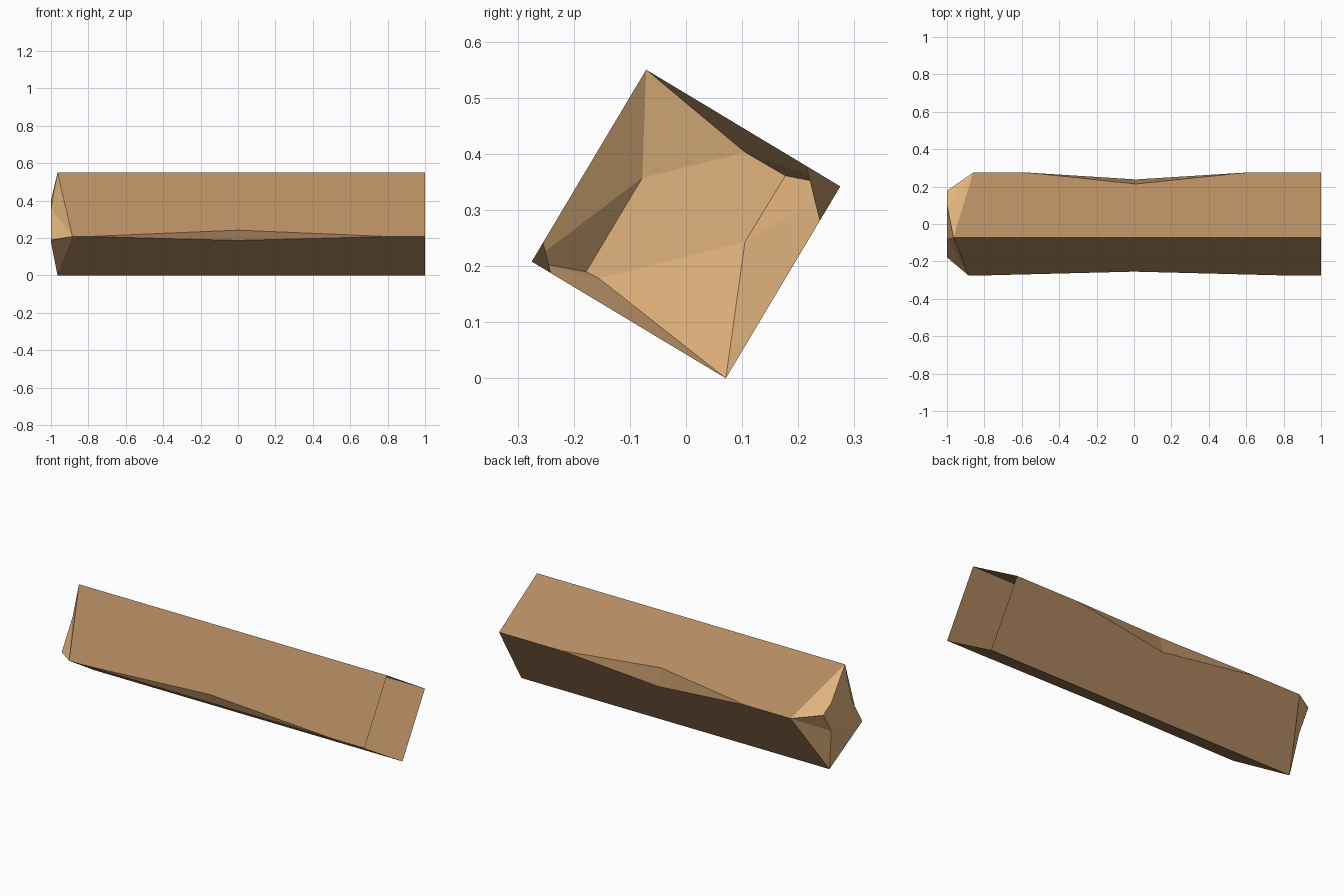
import bpy, bmesh

if "Cube" in bpy.data.objects:
    bpy.data.objects.remove(bpy.data.objects["Cube"])

def material(name, rgb):
    m = bpy.data.materials.new(name)
    m.diffuse_color = (*rgb, 1)
    m.use_nodes = True
    m.node_tree.nodes["Principled BSDF"].inputs["Base Color"].default_value = m.diffuse_color
    return m

bark = material("brown timber", (0.456, 0.262, 0.122))
cut = material("pale cut wood", (0.76, 0.456, 0.209))

# Cross-section corners (y, z) of the tilted beam and the x of each at the broken end
corners = {"top": (-0.071, 0.55), "back": (0.275, 0.342),
           "base": (0.071, 0.0), "front": (-0.275, 0.208)}
end_x = {"top": -0.965, "back": -0.86, "base": -0.965, "front": -0.885}
ring = list(corners)

bm = bmesh.new()
near = {k: bm.verts.new((end_x[k], *corners[k])) for k in ring}
far = {k: bm.verts.new((1, *corners[k])) for k in ring}

def toward(k, other, d):
    (y, z), (y2, z2) = corners[k], corners[other]
    return y + (y2 - y) * d, z + (z2 - z) * d

# Chipped notches along the front and back long edges
def notch(k, x0, xm, x1, prev_d, next_d):
    i = ring.index(k)
    start = bm.verts.new((x0, *corners[k]))
    stop = bm.verts.new((x1, *corners[k]))
    a = bm.verts.new((xm, *toward(k, ring[i - 1], prev_d)))
    b = bm.verts.new((xm, *toward(k, ring[(i + 1) % 4], next_d)))
    bm.faces.new((start, a, b))
    bm.faces.new((a, stop, b))
    return {"prev": [start, a, stop], "next": [start, b, stop]}

notches = {"front": notch("front", -0.8, 0.0, 0.8, 0.1, 0.1),
           "back": notch("back", -0.57, 0.01, 0.6, 0.176, 0.18)}

# Four long sides, each bordered by its notched edges; the +x end stays open
for i, k in enumerate(ring):
    n = ring[(i + 1) % 4]
    edge_k = notches[k]["next"] if k in notches else []
    edge_n = notches[n]["prev"] if n in notches else []
    bm.faces.new([near[k], *edge_k, far[k], far[n], *reversed(edge_n), near[n]])

# Hewn end: flat six-sided tip with facets back to the corners
tip = [bm.verts.new((-1, y, z)) for y, z in
       [(-0.078, 0.357), (0.105, 0.403), (0.177, 0.361),
        (0.105, 0.243), (-0.155, 0.178), (-0.178, 0.190)]]
p1, p2, p3, p4, p5, p6 = tip
A, B, C, D = (near[k] for k in ring)
for f in [tip, (A, p2, p1), (A, B, p2), (B, p3, p2), (B, p4, p3), (B, C, p4),
          (C, p5, p4), (C, D, p5), (D, p6, p5), (D, p1, p6), (D, A, p1)]:
    bm.faces.new(f).material_index = 1

bmesh.ops.recalc_face_normals(bm, faces=bm.faces[:])
bmesh.ops.triangulate(bm, faces=[f for f in bm.faces if len(f.verts) > 4])
mesh = bpy.data.meshes.new("timber_beam")
bm.to_mesh(mesh)
bm.free()
mesh.materials.append(bark)
mesh.materials.append(cut)
bpy.context.collection.objects.link(bpy.data.objects.new("timber_beam", mesh))
